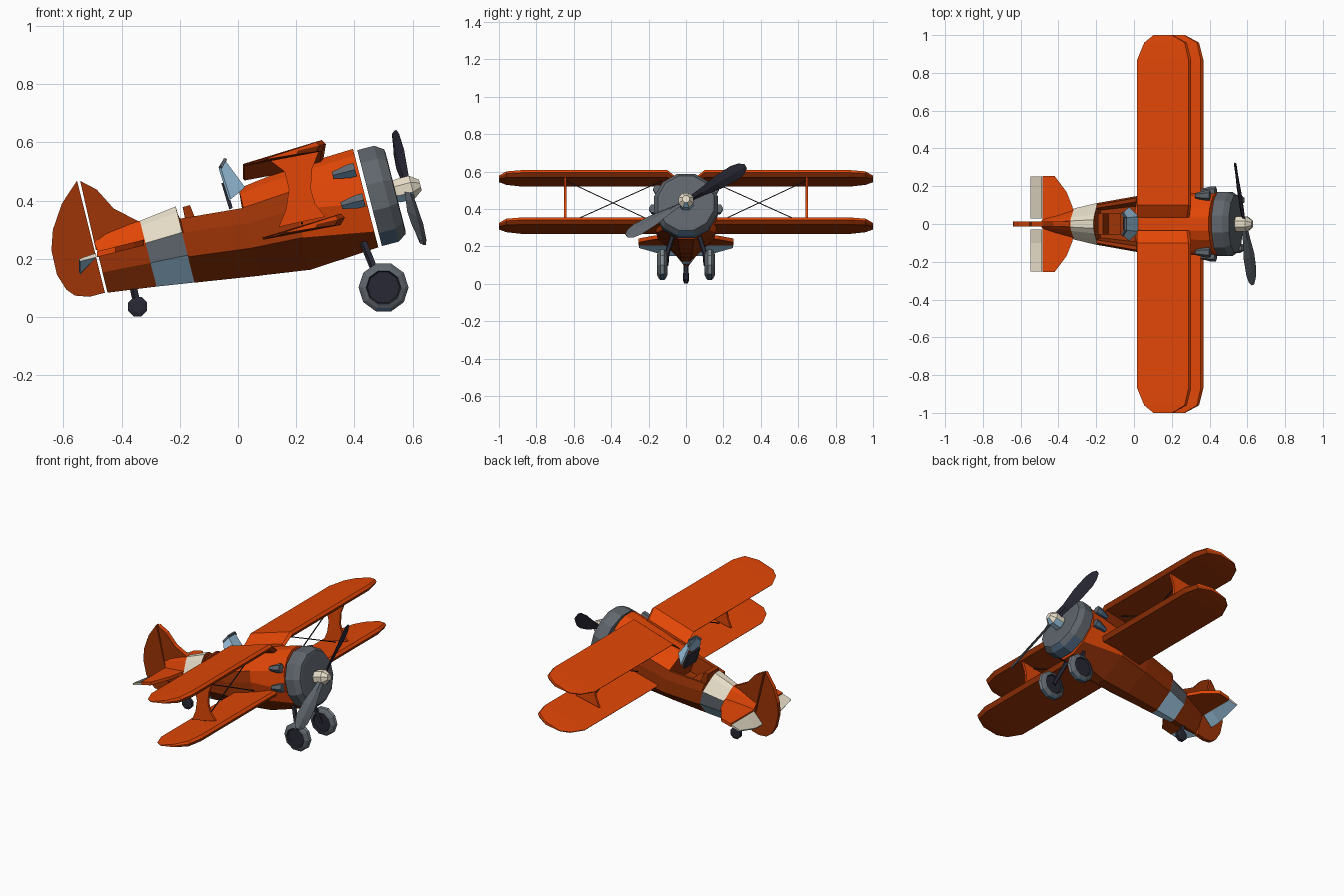
import bpy, bmesh, math
from mathutils import Vector as V

if "Cube" in bpy.data.objects:
    bpy.data.objects.remove(bpy.data.objects["Cube"])

COLS = {"orange": (.76, .062, .002), "dark_orange": (.34, .034, .002), "brown": (.26, .028, .002),
        "cream": (.80, .73, .58), "light_blue": (.33, .56, .75), "slate_blue": (.08, .15, .24),
        "grey": (.115, .132, .152), "charcoal": (.021, .021, .035), "light_grey": (.24, .28, .31)}
NAMES = list(COLS)
MATS = []
for k, c in COLS.items():
    m = bpy.data.materials.new(k)
    m.diffuse_color = (*c, 1)
    m.use_nodes = True
    m.node_tree.nodes["Principled BSDF"].inputs["Base Color"].default_value = m.diffuse_color
    MATS.append(m)


def finish(name, bm, mat):
    """mat is a colour name or a rule (centre, normal, segment) -> colour name"""
    lay = bm.faces.layers.int.get("seg")
    bmesh.ops.recalc_face_normals(bm, faces=bm.faces)
    bm.normal_update()
    for f in bm.faces:
        n = mat if isinstance(mat, str) else mat(f.calc_center_median(), f.normal, f[lay])
        f.material_index = NAMES.index(n)
    me = bpy.data.meshes.new(name)
    bm.to_mesh(me)
    bm.free()
    for m in MATS:
        me.materials.append(m)
    o = bpy.data.objects.new(name, me)
    bpy.context.collection.objects.link(o)
    return o


def loft(name, rings, mat):
    bm = bmesh.new()
    lay = bm.faces.layers.int.new("seg")
    vs = [[bm.verts.new(p) for p in r] for r in rings]
    n = len(vs[0])
    for i in range(len(vs) - 1):
        for j in range(n):
            k = (j + 1) % n
            bm.faces.new((vs[i][j], vs[i][k], vs[i + 1][k], vs[i + 1][j]))[lay] = i
    bm.faces.new(vs[0])[lay] = -1
    bm.faces.new(vs[-1])[lay] = -1
    return finish(name, bm, mat)


def lathe(name, profile, c, axis, n, mat):
    a = V(axis).normalized()
    u = a.cross(V((0, 1, 0)) if abs(a.y) < .9 else V((1, 0, 0))).normalized()
    w = a.cross(u)
    ang = [2 * math.pi * (i + .5) / n for i in range(n)]
    return loft(name, [[V(c) + a * d + (u * math.cos(t) + w * math.sin(t)) * r for t in ang]
                       for d, r in profile], mat)


def rod(name, p, q, r, n, mat):
    return lathe(name, [(0, r), ((V(q) - V(p)).length, r)], p, V(q) - V(p), n, mat)


def plate(name, poly, y, h, mat):
    return loft(name, [[(x, y + s * h, z) for x, z in poly] for s in (-1, 1)], mat)


def under(top, bottom, lim=-.15):
    return lambda c, n, i: bottom if n.z < lim else top


AX = V((.969, 0, .249))    # nose-up thrust line

# Fuselage: (bottom, top, half width, half profile as height fraction / width fraction)
REAR = [(0, .2), (.36, 1), (.66, 1), (.78, .75), (.92, .45), (1, .2)]
PIT = [(0, .2), (.34, 1), (.66, 1), (.84, .9), (.83, .75), (.5, .65)]
PIT2 = [(0, .2), (.32, 1), (.6, 1), (.78, .92), (.77, .78), (.45, .65)]
MID = [(0, .2), (.32, 1), (.6, 1), (.78, .92), (.94, .5), (1, .2)]
NOSE = [(0, .25), (.16, .68), (.45, 1), (.75, .86), (.93, .5), (1, .2)]
SECT = [((-.448, .084), (-.496, .277), .028, REAR), ((-.28, .105), (-.337, .331), .082, REAR),
        ((-.15, .119), (-.214, .380), .112, REAR), ((-.145, .119), (-.209, .380), .112, PIT),
        ((.072, .142), (-.003, .440), .150, PIT2), ((.077, .143), (.002, .442), .150, MID),
        ((.25, .163), (.165, .508), .160, MID), ((.482, .24), (.395, .578), .170, NOSE)]
rings = []
for (xb, zb), (xt, zt), w, prof in SECT:
    half = [(xb + (xt - xb) * t, w * y, zb + (zt - zb) * t) for t, y in prof]
    rings.append(half + [(x, -y, z) for x, y, z in reversed(half)])


def body(c, n, i):
    if i == 1:
        return "cream" if n.z > .25 else "light_blue" if n.z < -.35 else "grey"
    if n.z < -.3:
        return "brown"
    if i in (2, 3, 4):
        return "dark_orange"
    return "orange" if n.z > .3 or c.x > .2 else "dark_orange"


loft("fuselage", rings, body)

# Engine cowl, spinner and exhaust stubs
CC = V((.452, 0, .409))
lathe("cowl", [(0, .165), (.0, .176), (.06, .176), (.09, .155), (.092, .14)], CC, AX, 12,
      lambda c, n, i: "slate_blue" if n.z < -.6 else "grey")
lathe("spinner", [(.08, .035), (.10, .044), (.15, .044), (.18, .02)], CC, AX, 8, under("cream", "light_blue", -.45))
for s in (-1, 1):
    for x, z, y in ((.325, .487, .15), (.355, .383, .172)):
        lathe("exhaust_stub", [(0, .014), (.055, .027), (.08, .027)], (x, s * y, z), AX, 6, under("grey", "slate_blue"))

# Propeller: two twisted blades
HUB = CC + AX * .135
A = math.radians(31)
UP = V((-.249, 0, .969))
for s, nm, col in ((1, "upper_blade", "charcoal"), (-1, "lower_blade", "grey")):
    d = (V((0, math.cos(A), 0)) + UP * math.sin(A)) * s
    rr = []
    for r, w, tw in ((.02, .016, 50), (.1, .024, 42), (.2, .04, 32), (.3, .043, 25), (.345, .033, 22), (.372, .014, 22)):
        t = -math.radians(tw)
        e = d.cross(AX) * math.cos(t) + AX * math.sin(t)
        k = d.cross(e) * .007
        p = HUB + d * r
        rr.append([p + e * w, p + k, p - e * w, p - k])
    loft(nm, rr, col)


# Wings: stations (y, rear chord fraction, front fraction, thickness, drop)
def wing(name, dx, dz, stations, s):
    prof = [(0, .524, 0), (.95, .596, .017), (1, .592, 0), (.95, .586, -.022), (.02, .526, -.008)]
    rr = []
    for y, a, b, th, drop in stations:
        ring = []
        for f, _, t in prof:
            g = a + (b - a) * f
            ring.append((.017 + .285 * g + dx, s * y, .526 + .069 * g + t * th + dz - drop))
        rr.append(ring)
    loft(name, rr, lambda c, n, i: "orange" if n.z > -.05 else "dark_orange")


TIP = [(.87, 0, 1, 1, 0), (.96, .13, .92, .85, 0), (1, .3, .66, .5, 0)]
for s in (-1, 1):
    wing("upper_wing", 0, 0, [(.035, 0, .97, 1, .05), (.10, 0, 1, 1, 0)] + TIP, s)
    wing("lower_wing", .065, -.253, [(.08, 0, 1, 1, 0)] + TIP, s)
    # Interplane strut with flared ends, and bracing wires
    plate("wing_strut", [(.10, .545), (.16, .50), (.175, .44), (.165, .37), (.14, .31), (.30, .345), (.265, .39),
                         (.25, .44), (.255, .51), (.28, .575)], s * .645, .007, "orange")
    rod("bracing_wire", (.2, s * .64, .55), (.22, s * .15, .32), .0035, 4, "charcoal")
    rod("bracing_wire", (.22, s * .64, .32), (.2, s * .13, .55), .0035, 4, "charcoal")
    # Tailplane and elevator that droops less at its tip
    tp = [(-.485, .02), (-.485, .254), (-.42, .254), (-.357, .17), (-.325, .09), (-.318, .02)]
    loft("tailplane", [[(x, s * y, .216 + .25 * (x + .485) + h) for x, y in tp] for h in (-.01, .01)],
         under("orange", "dark_orange"))
    loft("elevator", [[(-.488, s * y, .22), (-.547, s * y, z), (-.542, s * y, z - .008), (-.486, s * y, .206)]
                      for y, z in ((.03, .155), (.10, .157), (.252, .2))], under("cream", "light_blue"))
    # Main wheel and leg
    lathe("main_wheel", [(-.019, .055), (-.027, .06), (-.02, .075), (-.01, .086), (.01, .086), (.02, .075),
                         (.027, .06), (.019, .055)], (.50, s * .127, .102), (0, 1, 0), 10,
          lambda c, n, i: "charcoal" if i in (-1, 0, 6) else "slate_blue" if n.z < -.6
          else "light_grey" if i == 3 else "grey")
    rod("wheel_leg", (.43, s * .07, .26), (.475, s * .105, .15), .014, 5, "charcoal")
    rod("wheel_fork", (.472, s * .10, .16), (.50, s * .105, .10), .012, 5, "charcoal")

# Fin and rudder, separated by a slim gap
plate("fin", [(-.542, .468), (-.485, .438), (-.427, .373), (-.335, .326), (-.30, .25), (-.488, .23)], 0, .014,
      lambda c, n, i: "orange" if n.z > .2 else "dark_orange")
plate("rudder", [(-.553, .469), (-.605, .39), (-.636, .30), (-.641, .23), (-.622, .146), (-.59, .095), (-.56, .074),
                 (-.51, .07), (-.457, .084)], 0, .012, lambda c, n, i: "orange" if n.z > .2 else "dark_orange")

# Tail wheel
lathe("tail_wheel", [(-.015, .022), (-.01, .036), (.01, .036), (.015, .022)], (-.345, 0, .036), (0, 1, 0), 8, "charcoal")
rod("tail_wheel_leg", (-.362, 0, .12), (-.345, 0, .04), .014, 5, "charcoal")

# Cockpit: windscreen, dashboard, seat
base = [(-.025, .09, .405), (.025, .04, .445), (.025, -.04, .445), (-.025, -.09, .405)]
top = [(-.06, .06, .515), (-.045, .032, .54), (-.045, -.032, .54), (-.06, -.06, .515)]
bm = bmesh.new()
lay = bm.faces.layers.int.new("seg")
b, t = [[bm.verts.new(p) for p in r] for r in (base, top)]
for i in range(3):
    bm.faces.new((b[i], b[i + 1], t[i + 1], t[i]))
ws = finish("windscreen", bm, "light_blue")
md = ws.modifiers.new("thickness", "SOLIDIFY")
md.thickness = .012
for i in range(3):
    rod("windscreen_frame", top[i], top[i + 1], .008, 4, "grey")
plate("dashboard", [(-.057, .46), (-.045, .463), (-.018, .375), (-.03, .37)], 0, .06, "charcoal")
plate("seat", [(-.19, .378), (-.165, .385), (-.135, .31), (-.07, .315), (-.07, .27), (-.165, .25)], 0, .055,
      "dark_orange")
